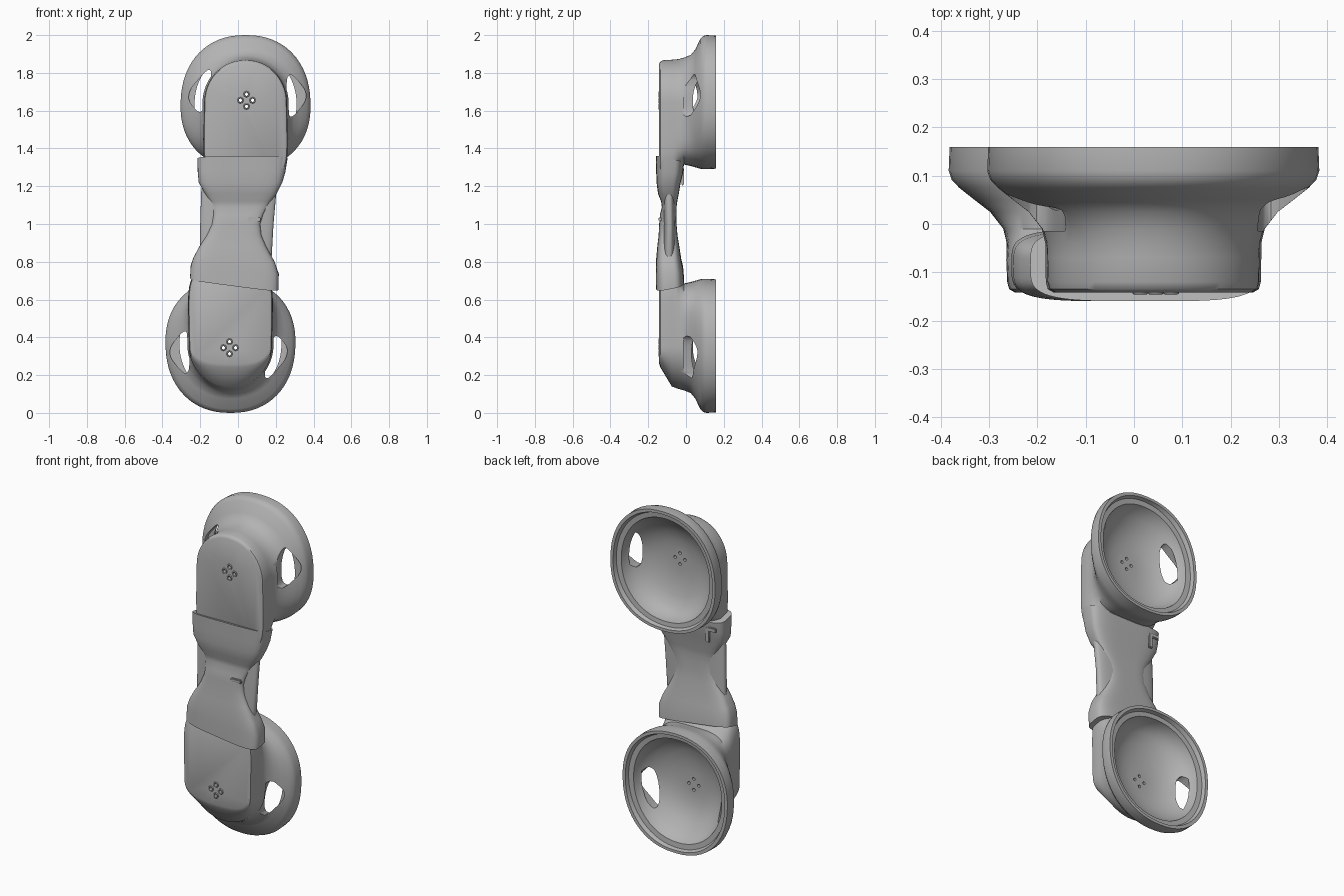
import bpy, bmesh, math
from mathutils import Vector, Matrix

cube = bpy.data.objects.get("Cube")
if cube:
    bpy.data.objects.remove(cube, do_unlink=True)

grey = bpy.data.materials.new("matte grey")
grey.use_nodes = True
grey.diffuse_color = (0.45, 0.45, 0.45, 1)
grey.node_tree.nodes["Principled BSDF"].inputs["Base Color"].default_value = (0.45, 0.45, 0.45, 1)

SEG = 64
TURN = Matrix.Translation((0, 0, 2)) @ Matrix.Rotation(math.pi, 4, 'Y')


def finish(bm, name, matrix=None):
    if matrix:
        bm.transform(matrix)
    bmesh.ops.recalc_face_normals(bm, faces=bm.faces)
    mesh = bpy.data.meshes.new(name)
    bm.to_mesh(mesh)
    bm.free()
    mesh.materials.append(grey)
    obj = bpy.data.objects.new(name, mesh)
    bpy.context.collection.objects.link(obj)
    return obj


def smooth(obj, angle=40):
    obj.data.shade_smooth()
    obj.data.set_sharp_from_angle(angle=math.radians(angle))


def loft(rings, name, matrix=None):
    bm = bmesh.new()
    loops = [[bm.verts.new(p) for p in ring] for ring in rings]
    for a, b in zip(loops, loops[1:]):
        for i in range(len(a)):
            j = (i + 1) % len(a)
            bm.faces.new((a[i], a[j], b[j], b[i]))
    bm.faces.new(loops[0])
    bm.faces.new(loops[-1])
    return finish(bm, name, matrix)


def power(v, n):
    return math.copysign(abs(v) ** (2 / n), v)


def cup_ring(y, half, top, bottom, n_top, n_bottom):
    """Oval outline with separately shaped upper and lower halves."""
    pts = []
    for i in range(SEG):
        a = math.tau * i / SEG
        c, s = math.cos(a), math.sin(a)
        n = n_top if s > 0 else n_bottom
        z = power(s, n) * (top if s > 0 else bottom)
        x = power(c, n) * half * (1 - 0.1 * z)
        pts.append(Vector((0.04 + x, y, 1.645 + z)))
    return pts


# Shallow bowl inside and flared rim, shared by both cups
BOWL = [(-0.008, .06, .06, .06, 2, 2), (-0.003, .12, .12, .13, 2, 2),
        (0.015, .18, .175, .20, 2, 2), (0.04, .225, .22, .26, 2, 2),
        (0.07, .258, .255, .285, 2, 2), (0.10, .278, .285, .30, 2.1, 2.1),
        (0.135, .288, .30, .305, 2.1, 2.1), (0.138, .318, .33, .33, 2.1, 2.1),
        (0.16, .324, .336, .336, 2.2, 2.2)]
FLARE = [(0.16, .342, .352, .352, 2.25, 2.2), (0.11, .344, .355, .355, 2.25, 2.2),
         (0.092, .338, .351, .355, 2.2, 2.2), (0.075, .322, .335, .352, 2.2, 2.3),
         (0.05, .29, .28, .345, 2.1, 2.5), (0.025, .257, .25, .338, 2, 3),
         (-0.01, .229, .236, .33, 2, 4), (-0.04, .221, .228, .36, 2, 5)]
UPPER_FACE = [(-0.07, .22, .225, .40, 2, 6), (-0.12, .219, .222, .40, 2.1, 6),
              (-0.135, .215, .216, .40, 2.1, 6), (-0.142, .203, .204, .395, 2.1, 6)]
LOWER_FACE = [(-0.075, .221, .215, .40, 2.1, 6), (-0.12, .219, .14, .40, 2.5, 6),
              (-0.135, .215, .115, .40, 2.7, 6), (-0.142, .203, .095, .395, 2.7, 6)]

# Side window corners
WINDOWS = [((-.285, 1.68), (-.125, 1.86), (-.185, 1.56)),
           ((.255, 1.83), (.385, 1.68), (.26, 1.53))]
DOTS = [(.032, 0), (-.032, 0), (0, .032), (0, -.032)]


def rounded(corners):
    pts = [Vector((x, 0, z)) for x, z in corners]
    for _ in range(3):
        pts = [p.lerp(q, t) for p, q in zip(pts, pts[1:] + pts[:1]) for t in (.2, .8)]
    return pts


def cut(obj, cutters):
    for cutter in cutters:
        cutter.hide_render = True
        mod = obj.modifiers.new("cut", 'BOOLEAN')
        mod.operation, mod.solver, mod.object = 'DIFFERENCE', 'EXACT', cutter
    bpy.context.view_layer.update()
    deps = bpy.context.evaluated_depsgraph_get()
    mesh = bpy.data.meshes.new_from_object(obj.evaluated_get(deps))
    obj.modifiers.clear()
    obj.data = mesh
    for cutter in cutters:
        bpy.data.objects.remove(cutter, do_unlink=True)


def torus_rings(center, matrix, name):
    rings = bmesh.new()
    for dx, dz in DOTS:
        grid = []
        for i in range(16):
            a = math.tau * i / 16
            row = []
            for j in range(8):
                b = math.tau * j / 8
                r = .0125 + .004 * math.cos(b)
                row.append(rings.verts.new((center[0] + dx + r * math.cos(a),
                                            -.142 + .004 * math.sin(b),
                                            center[1] + dz + r * math.sin(a))))
            grid.append(row)
        for i in range(16):
            for j in range(8):
                k, m = (i + 1) % 16, (j + 1) % 8
                rings.faces.new((grid[i][j], grid[k][j], grid[k][m], grid[i][m]))
    smooth(finish(rings, name, matrix), 80)


def build_cup(name, face, matrix):
    cup = loft([cup_ring(*r) for r in BOWL + FLARE + face], name + "_cup", matrix)
    cutters = []
    for corners in WINDOWS:
        outline = rounded(corners)
        cutters.append(loft([[p + Vector((0, y, 0)) for p in outline] for y in (-.014, .088)],
                            "window_cutter", matrix))
    center = (.045, 1.655)
    for dx, dz in DOTS:
        circle = [Vector((center[0] + dx + .009 * math.cos(math.tau * i / 12), 0,
                          center[1] + dz + .009 * math.sin(math.tau * i / 12))) for i in range(12)]
        cutters.append(loft([[p + Vector((0, y, 0)) for p in circle] for y in (-.2, .06)],
                            "dot_cutter", matrix))
    cut(cup, cutters)
    smooth(cup)
    torus_rings(center, matrix, name + "_grille_rings")


build_cup("upper", UPPER_FACE, Matrix.Identity(4))
build_cup("lower", LOWER_FACE, TURN)


def bar_ring(z, x0, x1, y0, y1, slope_x=0, slope_y=0, n=4):
    """Rounded rectangle across the grip, optionally tilted."""
    pts = []
    for i in range(SEG):
        a = math.tau * i / SEG
        x = (x0 + x1) / 2 + (x1 - x0) / 2 * power(math.cos(a), n)
        y = (y0 + y1) / 2 + (y1 - y0) / 2 * power(math.sin(a), n)
        pts.append(Vector((x, y, z + slope_x * x + slope_y * (y + .16))))
    return pts


# Wrapped sleeve, pinched at the waist
SLEEVE = [(.668, -.254, .214, -.16, -.01, -.13, .2), (.75, -.25, .216, -.16, -.015, -.1, .1),
          (.81, -.235, .195, -.158, -.025, -.06), (.88, -.205, .15, -.152, -.035),
          (.94, -.165, .125, -.145, -.045), (1.0, -.138, .118, -.142, -.05),
          (1.05, -.132, .135, -.138, -.05), (1.09, -.138, .157, -.128, -.05),
          (1.12, -.15, .175, -.132, -.046), (1.16, -.175, .205, -.148, -.038),
          (1.22, -.208, .235, -.156, -.028), (1.28, -.213, .25, -.158, -.016, 0, -.1),
          (1.36, -.215, .262, -.16, -.01, .01, -.22)]
smooth(loft([bar_ring(*r) for r in SLEEVE], "grip_sleeve"), 50)

# Inner handle showing at both sides of the waist
CORE = [(.72, -.20, .15, -.12, -.05), (.82, -.202, .178, -.125, -.055),
        (1.0, -.20, .188, -.118, -.055), (1.17, -.195, .203, -.125, -.055),
        (1.27, -.18, .19, -.12, -.05)]
smooth(loft([bar_ring(*r, n=3) for r in CORE], "handle_core"), 50)


def block(name, center, size):
    bm = bmesh.new()
    bmesh.ops.create_cube(bm, size=1)
    bmesh.ops.scale(bm, vec=size, verts=bm.verts)
    bmesh.ops.bevel(bm, geom=bm.edges[:], offset=min(size) * .3, segments=2, affect='EDGES')
    bmesh.ops.translate(bm, vec=center, verts=bm.verts)
    smooth(finish(bm, name), 50)


# Small tucked tabs on the sleeve
block("front_tab", (.085, -.138, 1.025), (.07, .016, .022))
block("back_tab_arm", (-.13, -.018, 1.25), (.025, .014, .09))
block("back_tab_foot", (-.155, -.018, 1.285), (.06, .014, .025))
